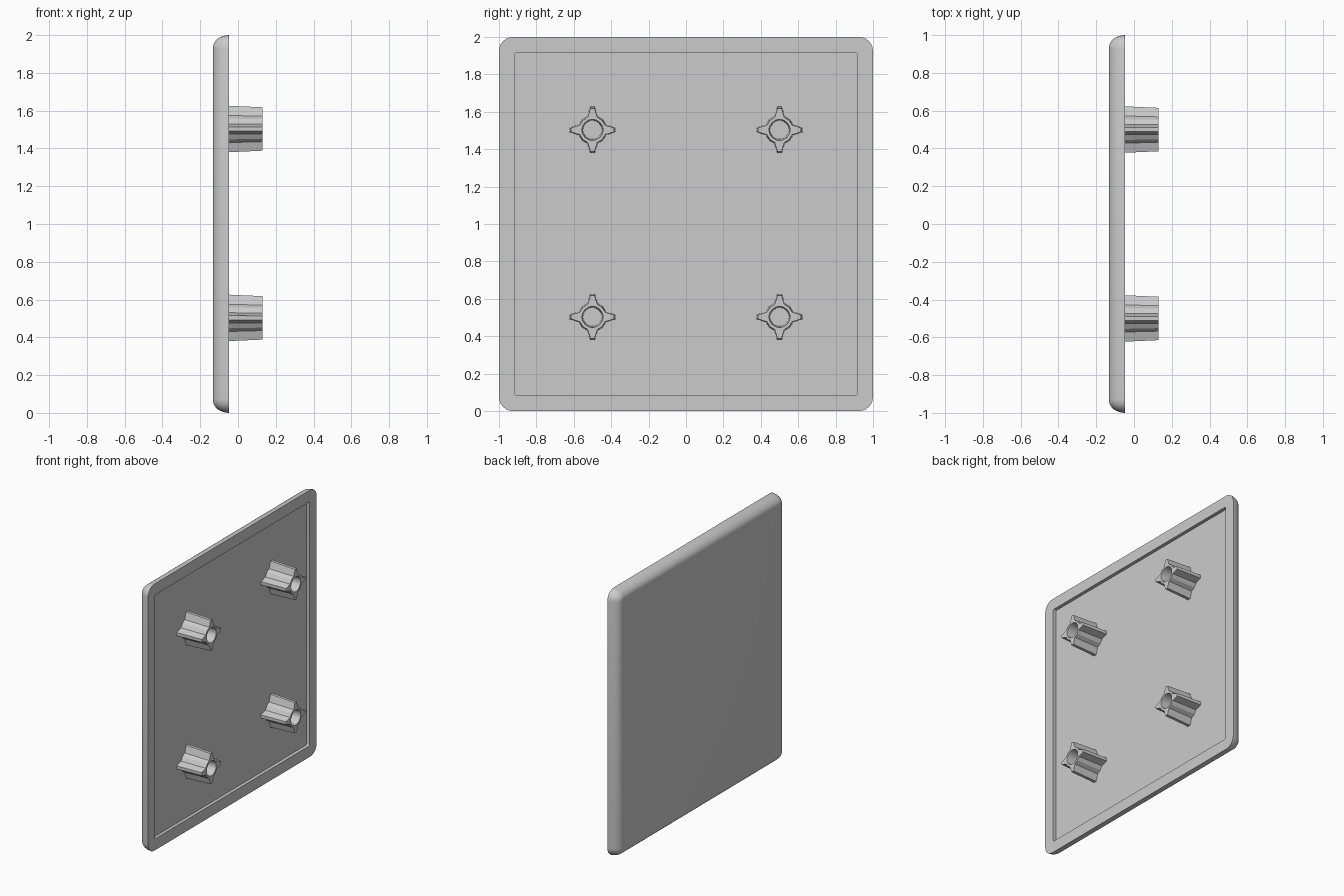
import bpy, bmesh
from math import sin, cos, pi, radians

cube = bpy.data.objects.get("Cube")
if cube:
    bpy.data.objects.remove(cube, do_unlink=True)

grey = bpy.data.materials.new("light_grey")
grey.use_nodes = True
colour = (0.6, 0.6, 0.6, 1)
grey.diffuse_color = colour
grey.node_tree.nodes["Principled BSDF"].inputs["Base Color"].default_value = colour


def make_object(name, loops, closed=False, smooth=35):
    """Skin a list of point loops; cap the ends or join last to first."""
    bm = bmesh.new()
    rings = [[bm.verts.new(p) for p in loop] for loop in loops]
    pairs = list(zip(rings, rings[1:]))
    if closed:
        pairs.append((rings[-1], rings[0]))
    else:
        bm.faces.new(rings[0])
        bm.faces.new(rings[-1])
    n = len(rings[0])
    for a, b in pairs:
        for i in range(n):
            j = (i + 1) % n
            bm.faces.new((a[i], a[j], b[j], b[i]))
    bmesh.ops.recalc_face_normals(bm, faces=bm.faces)
    mesh = bpy.data.meshes.new(name)
    bm.to_mesh(mesh)
    bm.free()
    mesh.materials.append(grey)
    obj = bpy.data.objects.new(name, mesh)
    bpy.context.collection.objects.link(obj)
    bpy.ops.object.select_all(action='DESELECT')
    obj.select_set(True)
    bpy.context.view_layer.objects.active = obj
    bpy.ops.object.shade_smooth_by_angle(angle=radians(smooth))
    return obj


def rounded_square(x, half, radius, steps=6):
    """Square loop with rounded corners in the plane at x."""
    points = []
    for corner in range(4):
        turn = corner * pi / 2
        cy = (half - radius) * (1 if corner in (0, 3) else -1)
        cz = (half - radius) * (1 if corner in (0, 1) else -1)
        for k in range(steps + 1):
            a = turn + k * pi / 2 / steps
            points.append((x, cy + radius * cos(a), 1 + cz + radius * sin(a)))
    return points


# Panel: recessed floor, flat rim, rounded outer edge and flat back
FRONT, BACK, FLOOR = -0.047, -0.132, -0.072
panel = [rounded_square(FLOOR, 0.915, 0.008),
         rounded_square(FRONT, 0.915, 0.008)]
for k in range(9):
    a = k * pi / 16
    inset = 0.065 * (1 - cos(a))
    panel.append(rounded_square(FRONT + (BACK - FRONT) * sin(a),
                                1 - inset, 0.075 - inset))
make_object("panel", panel)


def peg_outline(x, y, z, scale):
    """Eight-sided tube outline with four tapered fins."""
    points = []
    for fin in range(4):
        a = fin * pi / 2
        for along, side in ((0.068, -0.026), (0.116, -0.011),
                            (0.116, 0.011), (0.068, 0.026), (0.052, 0.052)):
            points.append((x, y + scale * (along * cos(a) - side * sin(a)),
                           z + scale * (along * sin(a) + side * cos(a))))
    return points


def bore(x, y, z, radius):
    """Hole loop whose points line up with the peg outline."""
    angles = (-22, -8, 8, 22, 45)
    return [(x, y + radius * cos(radians(a + 90 * f)), z + radius * sin(radians(a + 90 * f)))
            for f in range(4) for a in angles]


# Hollow finned pegs, slightly wider at the base
for row, z in (("lower", 0.503), ("upper", 1.503)):
    for side, y in (("front", -0.5), ("back", 0.5)):
        make_object(f"{row}_{side}_peg",
                    [peg_outline(FLOOR - 0.005, y, z, 1.07),
                     peg_outline(0.13, y, z, 0.99),
                     bore(0.13, y, z, 0.056),
                     bore(FLOOR - 0.005, y, z, 0.05)], closed=True, smooth=25)
